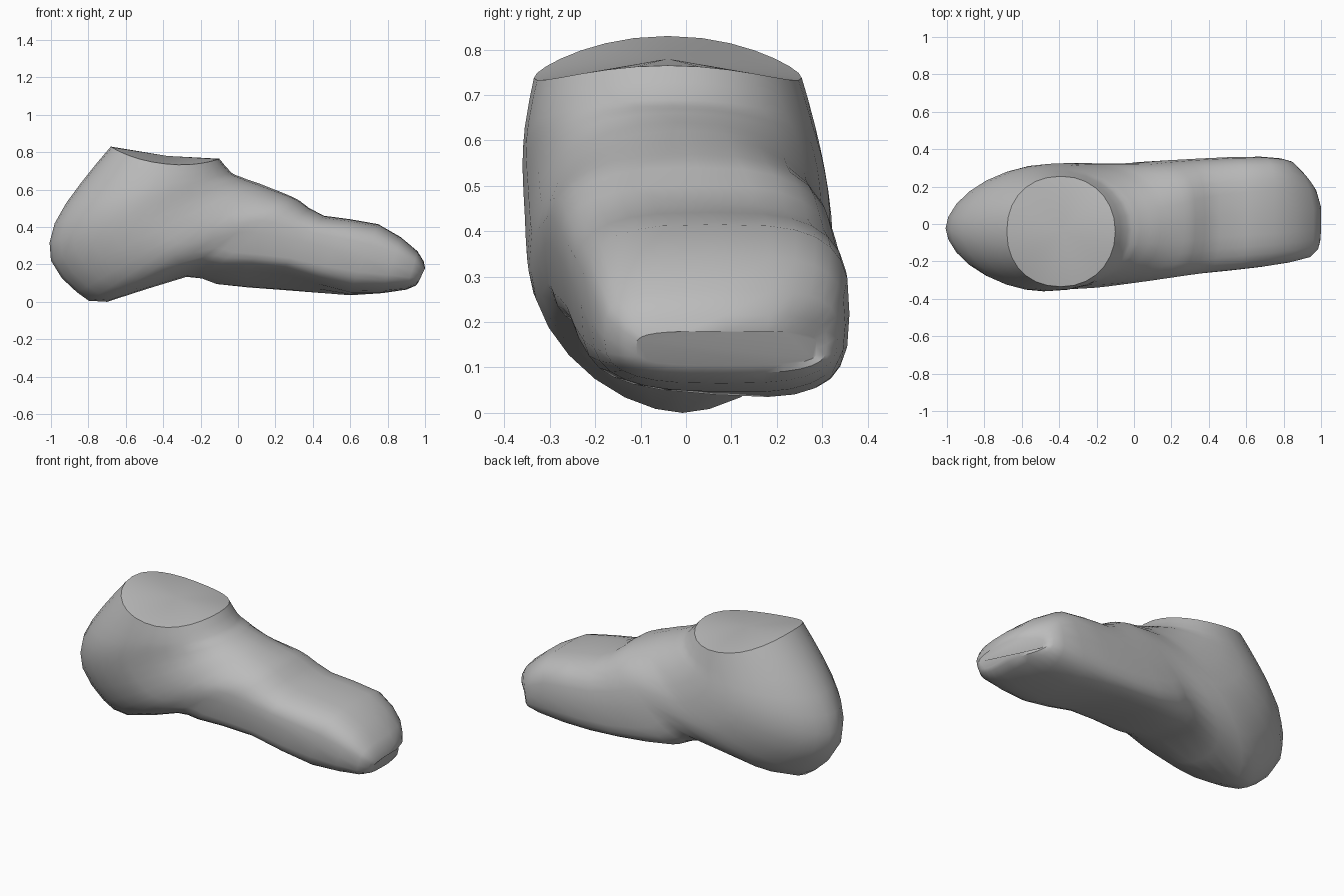
import bpy
import bmesh
from math import cos, sin, pi
from mathutils import Vector

old = bpy.data.objects.get("Cube")
if old:
    bpy.data.objects.remove(old)

SIDES = 28

# Key sections: heel or sole point (x, z), instep point (x, z),
# right and left edge (y), and how far the right side of the sole is raised
ankle_rim = (-.68, .83, -.1, .765, -.335, .255, 0)
tendon = (-.84, .635, -.035, .69, -.355, .285, 0)
heel_upper = (-.98, .42, .01, .67, -.36, .305, 0)
heel_back = (-1, .22, .06, .65, -.355, .32, 0)
heel_lower = (-.86, .05, .12, .63, -.35, .325, 0)
heel_base = (-.7, 0, .17, .61, -.34, .325, 0)
arch = (-.28, .11, .27, .57, -.31, .325, .06)
sole_start = (-.12, .06, .33, .54, -.295, .335, .13)
sole_middle = (.24, .03, .46, .46, -.265, .35, .15)
ball = (.6, .02, .75, .415, -.23, .36, .04)
toes = (.9, .065, .96, .27, -.18, .335, 0)
toe_tip = (.965, .105, 1, .18, -.11, .29, 0)
KEYS = [Vector(key) for key in (
    ankle_rim, tendon, heel_upper, heel_back, heel_lower, heel_base,
    arch, sole_start, sole_middle, ball, toes, toe_tip)]


def signed_power(value, squareness):
    sign = 1 if value >= 0 else -1
    return sign * abs(value) ** (2 / squareness)


def add_halfway_sections(keys):
    """Return the key sections with a smooth in-between after each one."""
    sections = []
    last = len(keys) - 1
    for i in range(last):
        near = keys[i] + keys[i + 1]
        far = keys[max(i - 1, 0)] + keys[min(i + 2, last)]
        sections += [keys[i], (near * 9 - far) / 16]
    return sections + [keys[last]]


def ring_points(section, progress):
    """Oval in the section plane, narrow under the heel, squarer at the toes."""
    low_x, low_z, high_x, high_z, right, left, tilt = section
    upper = 2.1 + 1.7 * progress ** 2
    lower = 1.7 + 4 * (progress - .35) ** 2
    saddle = .06 * max(0, 1 - 5 * progress)
    for i in range(SIDES):
        angle = 2 * pi * i / SIDES
        # The raised sole has a sharper edge on the right
        squareness = lower + tilt * (18 - 8 * cos(angle))
        if sin(angle) >= 0:
            squareness = upper
        side = signed_power(cos(angle), squareness)
        height = (signed_power(sin(angle), squareness) + 1) / 2
        x = low_x + (high_x - low_x) * height
        # The toes slant back on the left
        x -= max(0, x - .75) * max(0, side) ** 2 / 2
        y = (left + right + side * (left - right)) / 2
        z = low_z + (high_z - low_z) * height
        z += tilt * (1 - height) * (1 - side) / 2 - saddle * side ** 2
        yield x, y, z


# One skin swept from the ankle rim round the heel to the toes
bm = bmesh.new()
sections = add_halfway_sections(KEYS)
rings = []
for k, section in enumerate(sections):
    progress = k / (len(sections) - 1)
    rings.append([bm.verts.new(p) for p in ring_points(section, progress)])
for a, b in zip(rings, rings[1:]):
    for i in range(SIDES):
        j = (i + 1) % SIDES
        bm.faces.new((a[i], a[j], b[j], b[i]))

# Ankle cap as a shallow fan, toe tip as a flat end
centre = bm.verts.new((-.38, -.04, .78))
for i in range(SIDES):
    bm.faces.new((rings[0][(i + 1) % SIDES], rings[0][i], centre))
bm.faces.new(rings[-1])
bmesh.ops.recalc_face_normals(bm, faces=bm.faces[:])

mesh = bpy.data.meshes.new("foot")
bm.to_mesh(mesh)
bm.free()
foot = bpy.data.objects.new("foot", mesh)
bpy.context.collection.objects.link(foot)

# Plain grey
grey = bpy.data.materials.new("plain_grey")
grey.use_nodes = True
colour = (.5, .5, .5, 1)
grey.diffuse_color = colour
shader = grey.node_tree.nodes["Principled BSDF"]
shader.inputs["Base Color"].default_value = colour
mesh.materials.append(grey)

bpy.ops.object.select_all(action="DESELECT")
foot.select_set(True)
bpy.context.view_layer.objects.active = foot
bpy.ops.object.shade_smooth_by_angle(angle=pi / 5)
